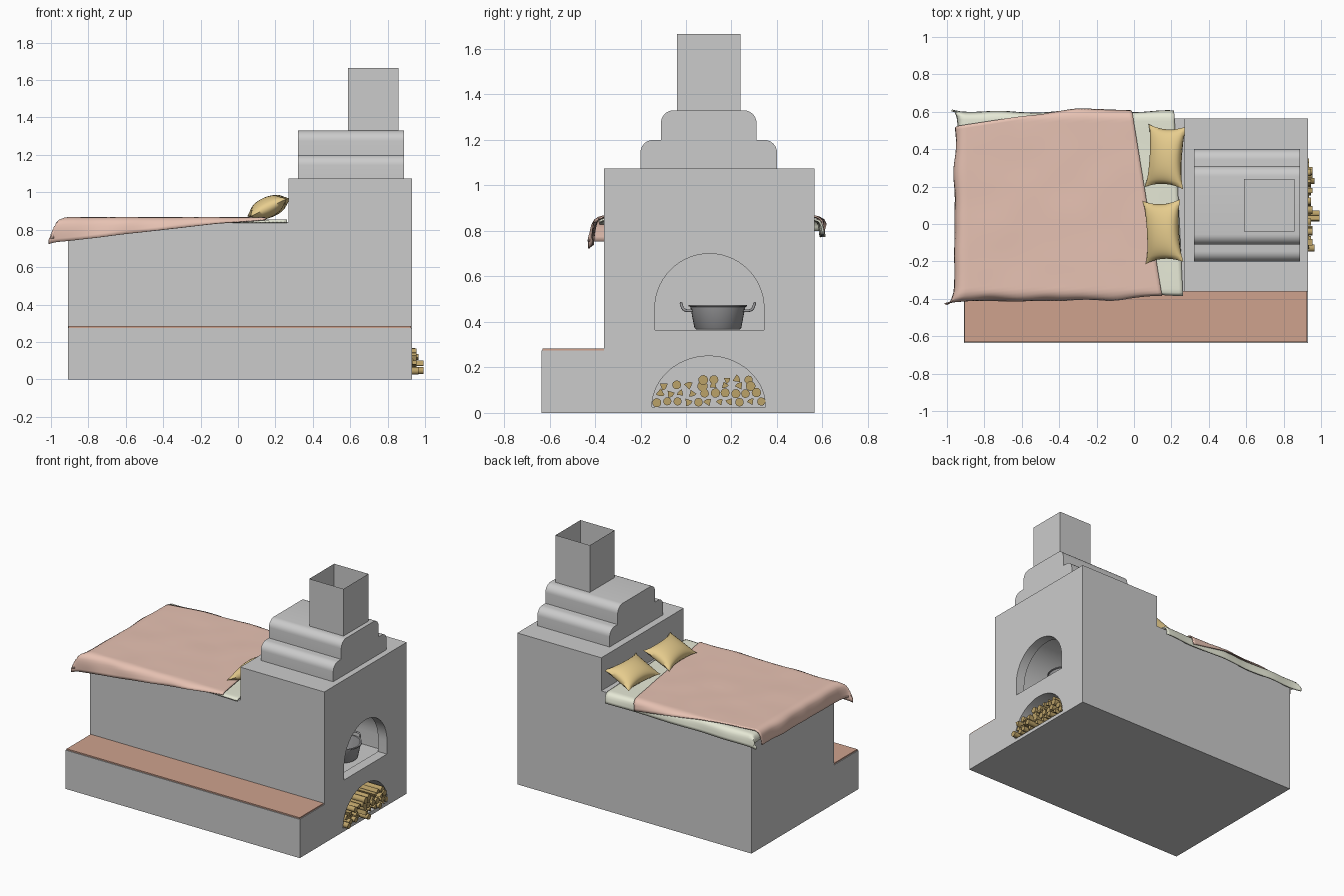
import bpy, bmesh, math, random
from mathutils import Vector, Matrix, noise

if "Cube" in bpy.data.objects:
    bpy.data.objects.remove(bpy.data.objects["Cube"])

random.seed(4)


def material(name, r, g, b):
    m = bpy.data.materials.new(name)
    m.diffuse_color = (r, g, b, 1)
    m.use_nodes = True
    m.node_tree.nodes["Principled BSDF"].inputs["Base Color"].default_value = m.diffuse_color
    return m


TERRACOTTA = material("terracotta", 0.8, 0.54, 0.45)
LINEN = material("linen", 0.8, 0.82, 0.68)
MUSTARD = material("mustard", 0.8, 0.61, 0.27)
REDWOOD = material("redwood", 0.62, 0.36, 0.27)
WOOD = material("firewood", 0.5, 0.36, 0.14)
IRON = material("iron", 0.32, 0.32, 0.33)


def finish(bm, name, mat=None, smooth=None):
    bmesh.ops.recalc_face_normals(bm, faces=bm.faces)
    me = bpy.data.meshes.new(name)
    bm.to_mesh(me)
    bm.free()
    ob = bpy.data.objects.new(name, me)
    bpy.context.collection.objects.link(ob)
    if mat:
        me.materials.append(mat)
    bpy.ops.object.select_all(action='DESELECT')
    bpy.context.view_layer.objects.active = ob
    ob.select_set(True)
    if smooth:
        bpy.ops.object.shade_smooth_by_angle(angle=math.radians(smooth))
    return ob


def prism(bm, pts, x0, x1):
    """Extrude a (y, z) outline along x."""
    a = [bm.verts.new((x0, y, z)) for y, z in pts]
    b = [bm.verts.new((x1, y, z)) for y, z in pts]
    bm.faces.new(a)
    bm.faces.new(b[::-1])
    for i in range(len(pts)):
        j = (i + 1) % len(pts)
        bm.faces.new((a[i], b[i], b[j], a[j]))


def box_pts(y0, y1, z0, z1):
    return [(y0, z0), (y1, z0), (y1, z1), (y0, z1)]


def arch_pts(cy, half, z0, spring, top, n=28):
    arc = [(cy + half * math.cos(math.pi * i / n), spring + (top - spring) * math.sin(math.pi * i / n))
           for i in range(n + 1)]
    return arc if spring <= z0 else [(cy + half, z0)] + arc + [(cy - half, z0)]


def cut(ob, pts, x0, x1):
    bm = bmesh.new()
    prism(bm, pts, x0, x1)
    c = finish(bm, "cutter")
    c.hide_render = True
    m = ob.modifiers.new("cut", 'BOOLEAN')
    m.operation, m.solver, m.object = 'DIFFERENCE', 'EXACT', c
    bpy.context.view_layer.objects.active = ob
    bpy.ops.object.modifier_apply(modifier="cut")
    bpy.data.objects.remove(c)


# Stove body: bench and bed ledge in one outline, tall oven block raised at the right
bm = bmesh.new()
prism(bm, [(-.635, 0), (.565, 0), (.565, .84), (-.36, .84), (-.36, .275), (-.635, .275)], -.91, .93)
bmesh.ops.bisect_plane(bm, geom=bm.verts[:] + bm.edges[:] + bm.faces[:],
                       plane_co=(.27, 0, 0), plane_no=(1, 0, 0))
top = [f for f in bm.faces if all(abs(v.co.z - .84) < 1e-4 and v.co.x > .26 for v in f.verts)]
new = bmesh.ops.extrude_discrete_faces(bm, faces=top)['faces']
for v in new[0].verts:
    v.co.z = 1.075
bmesh.ops.dissolve_limit(bm, angle_limit=.01, verts=bm.verts, edges=bm.edges)
body = finish(bm, "stove_body")
# Oven mouth, wider oven chamber and firewood niche
cut(body, arch_pts(.103, .24, .365, .46, .70), .80, 1.1)
cut(body, arch_pts(.103, .285, .36, .46, .74), .36, .86)
cut(body, arch_pts(.10, .25, .025, .025, .25), .45, 1.1)
bpy.context.view_layer.objects.active = body
body.select_set(True)
bpy.ops.object.shade_smooth_by_angle(angle=math.radians(25))

# Bench board
bm = bmesh.new()
prism(bm, box_pts(-.63, -.36, .274, .284), -.905, .925)
finish(bm, "bench_board", REDWOOD)

# Stepped cap with rounded shoulders
for name, y0, y1, z0, z1 in (("cap_lower", -.2, .4, 1.075, 1.2), ("cap_upper", -.11, .31, 1.2, 1.33)):
    r = .055
    arcs = [(cy + r * math.cos(t), z1 - r + r * math.sin(t))
            for cy, s in ((y1 - r, 0), (y0 + r, math.pi / 2))
            for t in [s + math.pi / 2 * i / 8 for i in range(9)]]
    bm = bmesh.new()
    prism(bm, [(y0, z0), (y1, z0)] + arcs, .32, .888)
    finish(bm, name, smooth=30)

# Hollow chimney
bm = bmesh.new()
prism(bm, box_pts(-.04, .24, 1.33, 1.665), .588, .857)
lid = [f for f in bm.faces if all(v.co.z > 1.6 for v in f.verts)]
bmesh.ops.inset_region(bm, faces=lid, thickness=.042)
for v in bmesh.ops.extrude_discrete_faces(bm, faces=lid)['faces'][0].verts:
    v.co.z = 1.345
finish(bm, "chimney")


# Bed linen: a flat four-cornered sheet folded over the ledge edges
def drape(name, corners, top, bulge, thick, mat, n=56):
    c = [Vector(p) for p in corners]  # front-left, front-right, back-right, back-left
    bm = bmesh.new()
    bmesh.ops.create_grid(bm, x_segments=n, y_segments=n, size=.5)
    for v in bm.verts:
        s, t = v.co.x + .5, v.co.y + .5
        p = c[0].lerp(c[1], s).lerp(c[3].lerp(c[2], s), t)
        ox = max(0, -.91 - p.x)
        oy = max(0, -.36 - p.y, p.y - .565)
        side = 1 if p.y > 0 else -1
        w = noise.noise(Vector((p.x * 5, p.y * 5, .3)))
        out = lambda o: min(o, bulge * (1 - math.exp(-o / .03))) * (1 + .35 * w)
        m = max(ox, oy)
        x = max(p.x, -.91) - out(ox) - .32 * min(ox, oy)
        y = min(max(p.y, -.36), .565) + side * (out(oy) + .1 * min(ox, oy))
        z = top + .003 * w - m + .025 * (1 - math.exp(-m / .025))
        v.co = (x, y, z)
    ob = finish(bm, name, mat, 60)
    if ob.data.polygons[len(ob.data.polygons) // 2].normal.z < 0:
        ob.data.flip_normals()
    m = ob.modifiers.new("thickness", 'SOLIDIFY')
    m.thickness, m.offset = thick, -1


drape("bed_sheet", [(-.95, -.375), (.262, -.385), (.212, .66), (-.99, .67)], .853, .038, .009, LINEN)
drape("blanket", [(-1.05, -.53), (.15, -.385), (-.02, .665), (-1.04, .51)], .867, .05, .007, TERRACOTTA)


# Pillows with pinched sides
def pillow(name, loc, tilt, turn, hx=.112, hy=.168, t=.055, n=20):
    bm = bmesh.new()
    for s in (1, -1):
        g = bmesh.ops.create_grid(bm, x_segments=n, y_segments=n, size=1)
        for v in g['verts']:
            u, w = v.co.x, v.co.y
            v.co = (hx * u * (1 - .2 * (1 - w * w) * u * u),
                    hy * w * (1 - .13 * (1 - u * u) * w * w),
                    s * t * max(0, (1 - u * u) * (1 - w * w)) ** .55)
    bmesh.ops.remove_doubles(bm, verts=bm.verts, dist=.0005)
    bm.transform(Matrix.Translation(loc) @ Matrix.Rotation(turn, 4, 'Z') @ Matrix.Rotation(-tilt, 4, 'Y'))
    finish(bm, name, MUSTARD, 60)


pillow("pillow_back", (.17, .36, .922), .42, -.06)
pillow("pillow_front", (.155, -.04, .918), .45, .05)

# Cooking pot: lathed wall with rim
bm = bmesh.new()
profile = [(0, .366), (.095, .366), (.103, .374), (.121, .466), (.128, .468), (.128, .475),
           (.117, .475), (.098, .38), (0, .378)]
vs = [bm.verts.new((r, 0, z)) for r, z in profile]
es = [bm.edges.new(e) for e in zip(vs, vs[1:])]
bmesh.ops.spin(bm, geom=vs + es, cent=(0, 0, 0), axis=(0, 0, 1), angle=math.tau, steps=36)
bmesh.ops.remove_doubles(bm, verts=bm.verts, dist=.0002)
bm.transform(Matrix.Translation((.72, .14, 0)))
finish(bm, "pot", IRON, 35)

# Pot handles
for name, s in (("pot_handle_front", -1), ("pot_handle_back", 1)):
    cu = bpy.data.curves.new(name, 'CURVE')
    cu.dimensions, cu.bevel_depth, cu.bevel_resolution, cu.use_fill_caps = '3D', .006, 2, True
    sp = cu.splines.new('NURBS')
    path = [(-.035, .112, .45), (-.035, .15, .445), (-.03, .162, .482),
            (.03, .162, .482), (.035, .15, .445), (.035, .112, .45)]
    sp.points.add(len(path) - 1)
    for p, (x, y, z) in zip(sp.points, path):
        p.co = (.72 + x, .14 + s * y, z, 1)
    sp.use_endpoint_u, sp.order_u, sp.resolution_u = True, 3, 6
    cu.materials.append(IRON)
    bpy.context.collection.objects.link(bpy.data.objects.new(name, cu))

# Firewood pile: round logs and split wedges in rows
bm = bmesh.new()
for z, y0, y1, count in ((.047, -.125, .33, 11), (.086, -.115, .315, 10), (.12, -.095, .285, 8), (.145, .08, .27, 5)):
    for i in range(count):
        cy = y0 + (y1 - y0) * i / (count - 1) + random.uniform(-.006, .006)
        cz = z + random.uniform(-.003, .004)
        r = random.uniform(.018, .023)
        spin = random.uniform(0, math.tau)
        if random.random() < .6:
            pts = [(r * math.cos(math.tau * k / 10), r * math.sin(math.tau * k / 10)) for k in range(10)]
        else:
            q = 1.5 * r
            pts = [(-.55 * q, 0)] + [(q * math.cos(a) - .55 * q, q * math.sin(a)) for a in (-.6, -.3, 0, .3, .6)]
        c, s = math.cos(spin), math.sin(spin)
        end = random.choice((.935, .945, .955, .965, .993))
        prism(bm, [(cy + c * a - s * b, cz + s * a + c * b) for a, b in pts], end - random.uniform(.3, .4), end)
finish(bm, "firewood", WOOD, 40)
